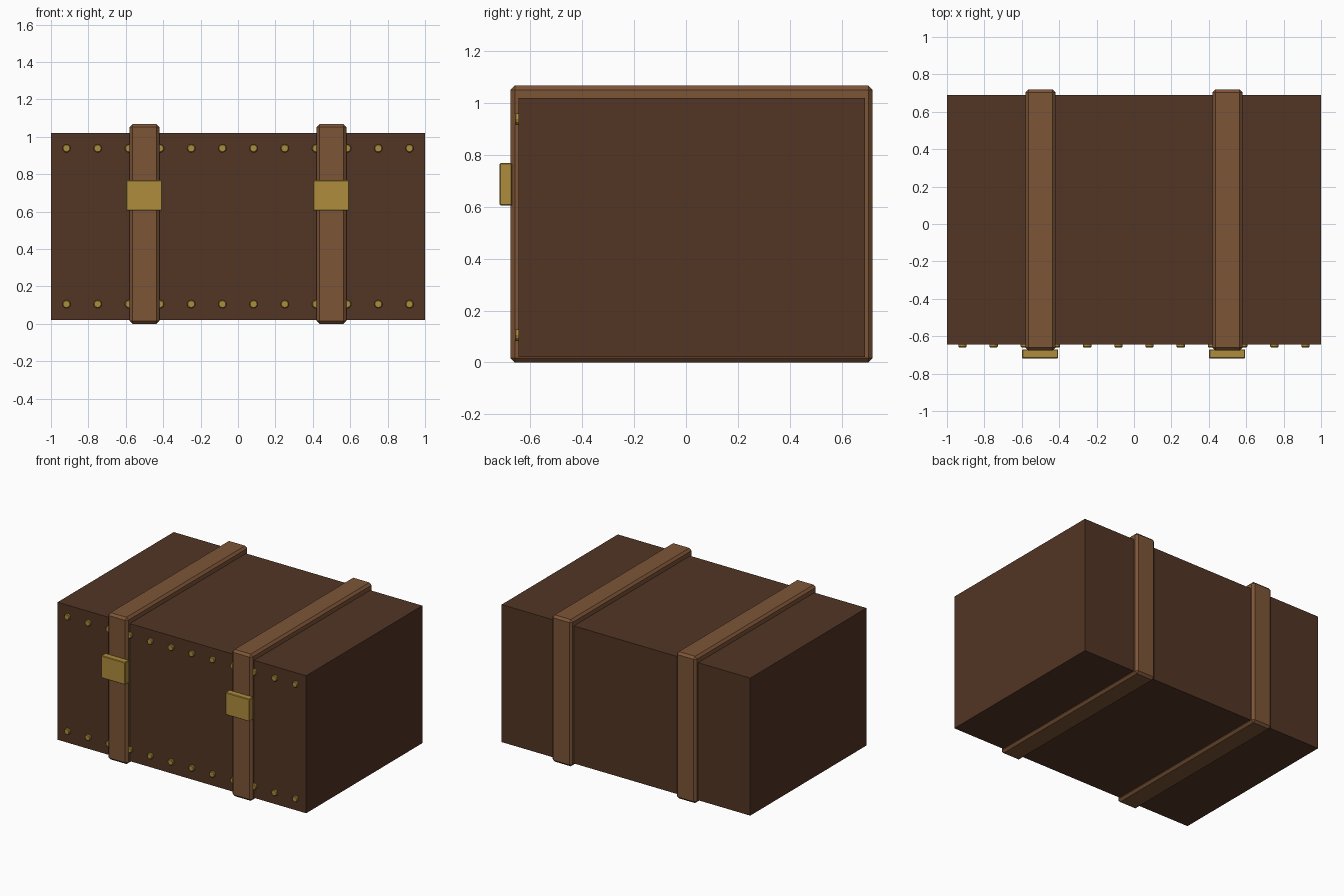
import bpy
from math import radians

if "Cube" in bpy.data.objects:
    bpy.data.objects.remove(bpy.data.objects["Cube"])


def material(name, rgb):
    m = bpy.data.materials.new(name)
    m.diffuse_color = (*rgb, 1)
    m.use_nodes = True
    m.node_tree.nodes["Principled BSDF"].inputs["Base Color"].default_value = m.diffuse_color
    return m


leather = material("dark_leather", (0.085, 0.035, 0.018))
strap_mat = material("strap_leather", (0.205, 0.09, 0.038))
brass = material("brass", (0.43, 0.265, 0.045))


def box(name, lo, hi, mat, bevel=0):
    bpy.ops.mesh.primitive_cube_add(size=1, location=[(a + b) / 2 for a, b in zip(lo, hi)])
    o = bpy.context.object
    o.name = name
    o.scale = [b - a for a, b in zip(lo, hi)]
    bpy.ops.object.transform_apply(location=False, rotation=False, scale=True)
    o.data.materials.append(mat)
    if bevel:
        mod = o.modifiers.new("Bevel", "BEVEL")
        mod.width = bevel
        mod.segments = 1
    return o


# Trunk body
box("trunk_body", (-1, -0.645, 0.02), (1, 0.69, 1.02), leather)

# Straps wrapped round the body, each with a front buckle
for side, x in (("left", -0.5), ("right", 0.5)):
    box(f"{side}_strap", (x - 0.081, -0.676, 0), (x + 0.081, 0.719, 1.067), strap_mat, 0.016)
    box(f"{side}_buckle", (x - 0.098, -0.719, 0.605), (x + 0.094, -0.67, 0.768), brass, 0.004)

# Two rows of rivets on the front
for row, z in (("lower", 0.105), ("upper", 0.938)):
    for i in range(12):
        x = -0.917 + i * 1.834 / 11
        bpy.ops.mesh.primitive_cylinder_add(vertices=12, radius=0.022, depth=0.03,
                                            location=(x, -0.645, z),
                                            rotation=(radians(90), 0, 0))
        o = bpy.context.object
        o.name = f"{row}_rivet_{i + 1}"
        o.data.materials.append(brass)
        mod = o.modifiers.new("Bevel", "BEVEL")
        mod.width = 0.004
        mod.segments = 1
